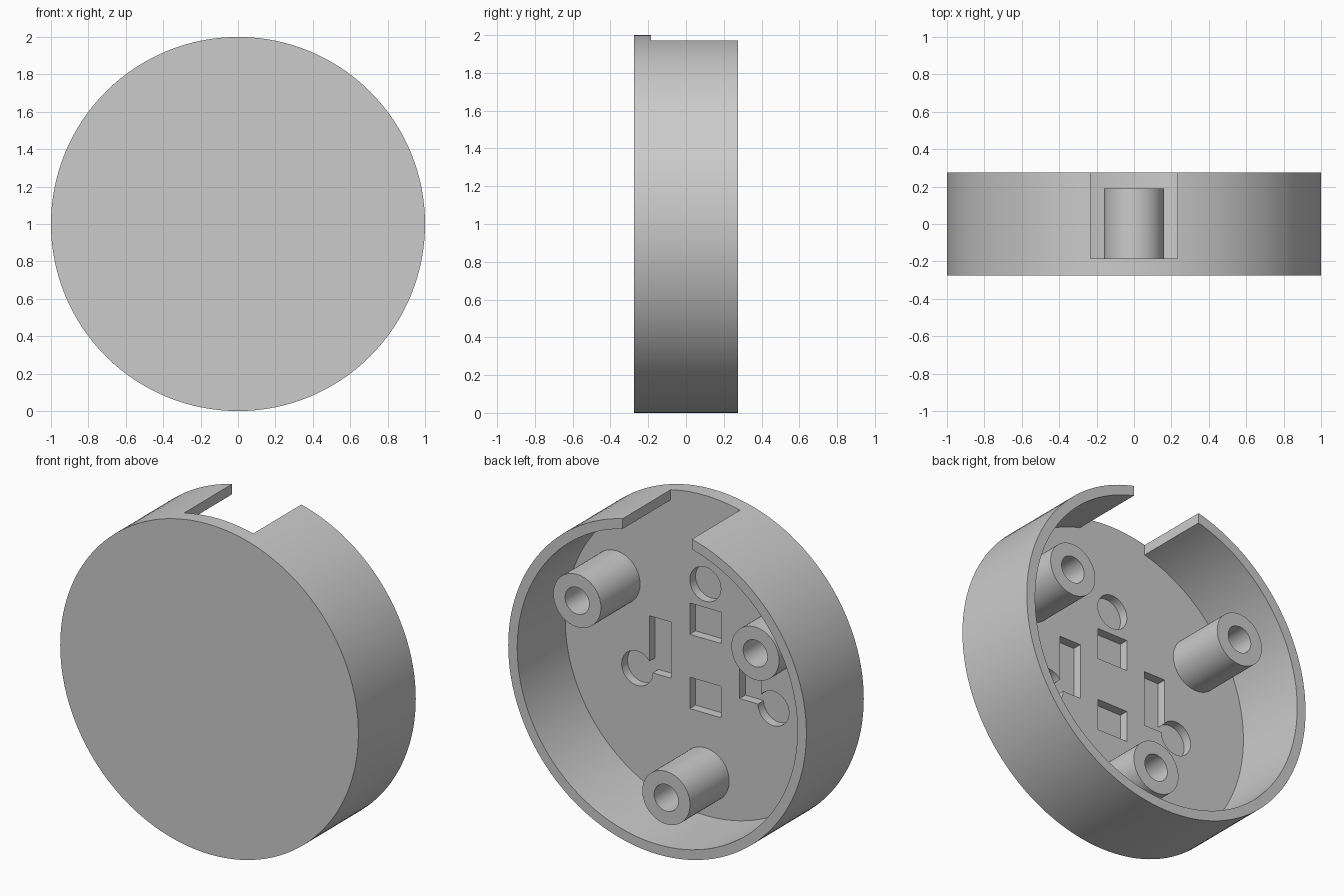
import bpy, bmesh
from math import cos, sin, radians, pi
from mathutils import Matrix

FRONT, FLOOR, BACK = -0.275, -0.185, 0.275
MID = 1.0                      # height of the disc centre
POCKET = FLOOR - 0.055         # bottom of the recesses in the floor

if "Cube" in bpy.data.objects:
    bpy.data.objects.remove(bpy.data.objects["Cube"])

grey = bpy.data.materials.new("light grey")
grey.use_nodes = True
grey.diffuse_color = (0.6, 0.6, 0.6, 1)
grey.node_tree.nodes["Principled BSDF"].inputs["Base Color"].default_value = (0.6, 0.6, 0.6, 1)


def make_object(name, bm):
    mesh = bpy.data.meshes.new(name)
    bm.to_mesh(mesh)
    bm.free()
    mesh.materials.append(grey)
    obj = bpy.data.objects.new(name, mesh)
    bpy.context.collection.objects.link(obj)
    return obj


def cylinder(name, x, z, radius, y0, y1, sides):
    """Cylinder along y; z is measured from the disc centre."""
    bm = bmesh.new()
    place = Matrix.Translation((x, (y0 + y1) / 2, MID + z)) @ Matrix.Rotation(pi / 2, 4, 'X')
    bmesh.ops.create_cone(bm, cap_ends=True, segments=sides, radius1=radius,
                          radius2=radius, depth=y1 - y0, matrix=place)
    return make_object(name, bm)


def box(name, x0, x1, y0, y1, z0, z1):
    bm = bmesh.new()
    place = (Matrix.Translation(((x0 + x1) / 2, (y0 + y1) / 2, MID + (z0 + z1) / 2))
             @ Matrix.Diagonal((x1 - x0, y1 - y0, z1 - z0, 1)))
    bmesh.ops.create_cube(bm, size=1, matrix=place)
    return make_object(name, bm)


def cut(target, cutter):
    mod = target.modifiers.new("cut", 'BOOLEAN')
    mod.operation, mod.solver, mod.object = 'DIFFERENCE', 'EXACT', cutter
    bpy.context.view_layer.objects.active = target
    bpy.ops.object.modifier_apply(modifier=mod.name)
    bpy.data.objects.remove(cutter)


def smooth(obj):
    bpy.ops.object.select_all(action='DESELECT')
    obj.select_set(True)
    bpy.context.view_layer.objects.active = obj
    bpy.ops.object.shade_smooth_by_angle(angle=radians(30))


# Round cup, open at the back, with a notch in the top of its wall
cup = cylinder("round_cup", 0, 0, 1.0, FRONT, BACK, 128)
cut(cup, cylinder("cavity", 0, 0, 0.94, FLOOR, BACK + 0.1, 128))
cut(cup, box("notch", -0.232, 0.232, FLOOR, BACK + 0.1, 0.7, 1.1))

# Shallow recesses in the floor: square pair, side slots, three round ones
for side in (-1, 1):
    cut(cup, box("square", -0.104, 0.104, POCKET, 0, *sorted((side * 0.13, side * 0.32))))
    cut(cup, box("slot", *sorted((side * 0.23, side * 0.375)), POCKET, 0, -0.17, 0.17))
for x, z in ((0, 0.462), (0.457, -0.17), (-0.457, -0.17)):
    cut(cup, cylinder("round", x, z, 0.104, POCKET, 0, 48))
smooth(cup)

# Three hollow screw posts
for name, angle in (("left", 30), ("right", 150), ("lower", 270)):
    x, z = 0.69 * cos(radians(angle)), 0.69 * sin(radians(angle))
    post = cylinder(name + "_screw_post", x, z, 0.16, FLOOR, 0.19, 64)
    cut(post, cylinder("bore", x, z, 0.081, FLOOR - 0.1, 0.3, 48))
    smooth(post)
